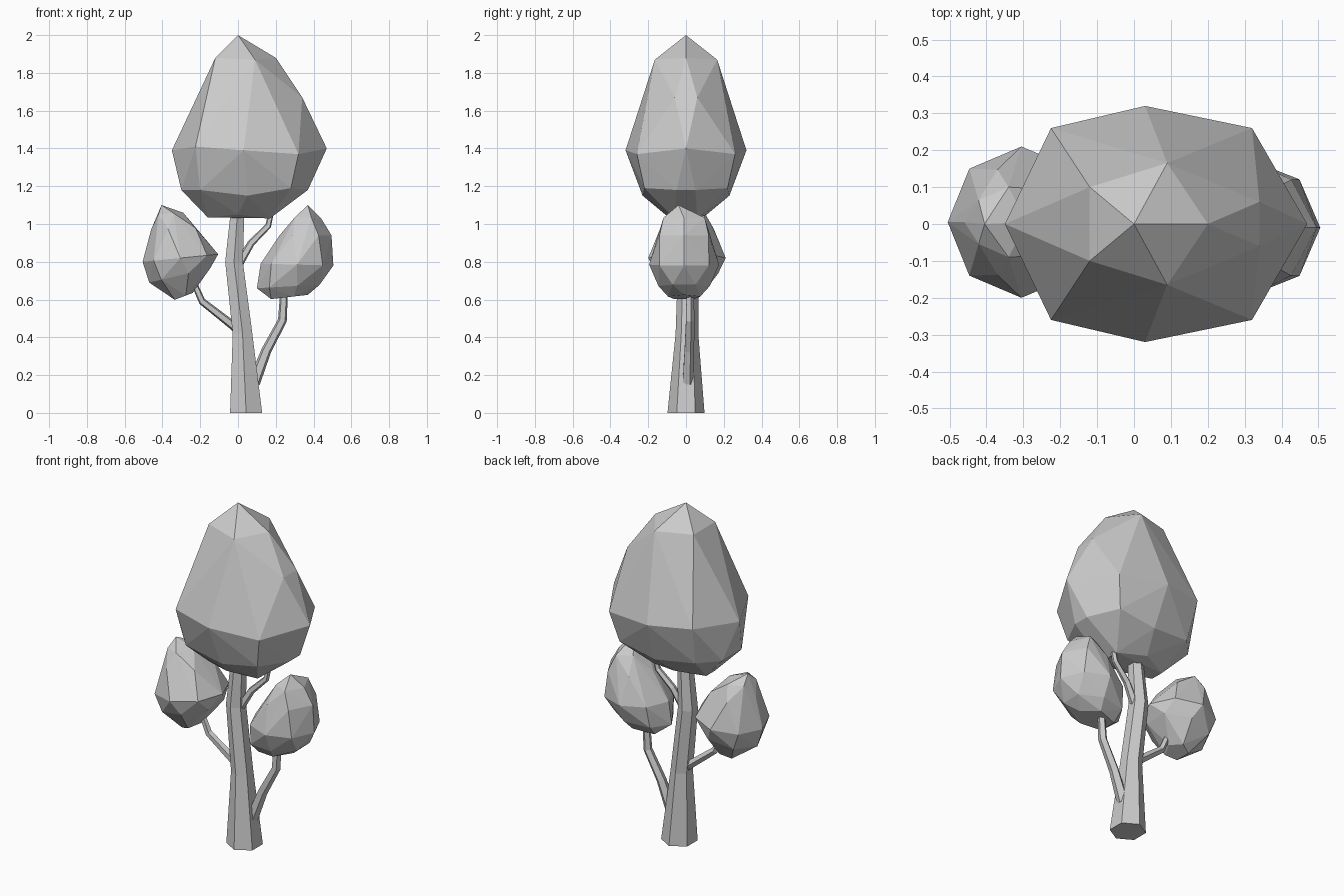
import bpy, bmesh, math
from mathutils import Vector

if "Cube" in bpy.data.objects:
    bpy.data.objects.remove(bpy.data.objects["Cube"])


def finish(bm, name):
    bmesh.ops.recalc_face_normals(bm, faces=bm.faces)
    mesh = bpy.data.meshes.new(name)
    bm.to_mesh(mesh)
    bm.free()
    obj = bpy.data.objects.new(name, mesh)
    bpy.context.collection.objects.link(obj)
    return obj


def tube(name, path, radii, sides, level=False):
    """Tapered faceted tube along a path lying near the XZ plane."""
    bm = bmesh.new()
    pts = [Vector(p) for p in path]
    rings = []
    for i, p in enumerate(pts):
        t = (pts[min(i + 1, len(pts) - 1)] - pts[max(i - 1, 0)]).normalized()
        u = Vector((1, 0, 0)) if level else Vector((0, 1, 0)).cross(t).normalized()
        v = Vector((0, 1, 0)) if level else t.cross(u)
        ring = []
        for k in range(sides):
            a = 2 * math.pi * k / sides + math.pi / 2
            ring.append(bm.verts.new(p + radii[i] * (math.cos(a) * u + math.sin(a) * v)))
        rings.append(ring)
    for r0, r1 in zip(rings, rings[1:]):
        for k in range(sides):
            j = (k + 1) % sides
            bm.faces.new((r0[k], r0[j], r1[j], r1[k]))
    bm.faces.new(rings[0])
    bm.faces.new(rings[-1])
    return finish(bm, name)


def hull(name, points):
    """Faceted foliage: convex hull of a few points."""
    bm = bmesh.new()
    for p in points:
        bm.verts.new(p)
    res = bmesh.ops.convex_hull(bm, input=bm.verts)
    loose = {g for g in res["geom_interior"] + res["geom_unused"]
             if isinstance(g, bmesh.types.BMVert)}
    bmesh.ops.delete(bm, geom=list(loose), context='VERTS')
    return finish(bm, name)


def tilted_rings(top, rings, cy):
    """Elliptical rings given as left x, z, right x, z, y radius, sides."""
    pts = [top]
    for i, (xl, zl, xr, zr, ry, n) in enumerate(rings):
        for k in range(n):
            a = 2 * math.pi * k / n + math.pi * (i % 2)
            f = (1 + math.cos(a)) / 2
            pts.append((xl + (xr - xl) * f, cy + ry * math.sin(a), zl + (zr - zl) * f))
    return pts


# Trunk and branches
tube("trunk", [(.043, 0, 0), (.024, .005, .42), (-.021, .012, .8), (0, .01, 1.1)],
     [.098, .06, .054, .04], 6, level=True)
tube("left_branch", [(.01, .01, .43), (-.03, .01, .465), (-.19, 0, .59), (-.23, 0, .68)],
     [.025, .024, .02, .017], 5)
tube("right_branch", [(.085, .01, .16), (.15, .015, .33), (.235, .02, .49), (.245, .02, .66)],
     [.034, .028, .025, .021], 5)
tube("upper_branch", [(0, .01, .78), (.07, .025, .9), (.16, .035, .99), (.18, .035, 1.08)],
     [.024, .02, .017, .014], 5)

# Main crown, half the points mirrored in y
half = [(0, 0, 2), (.2, 0, 1.88), (.09, .165, 1.87), (-.12, .1, 1.88),
        (.34, .06, 1.67), (.47, 0, 1.4), (.32, .26, 1.37), (.03, .32, 1.39),
        (-.225, .26, 1.41), (-.35, 0, 1.39), (-.3, .09, 1.18), (-.2, .2, 1.18),
        (.05, .23, 1.15), (.28, .22, 1.19), (.37, .05, 1.18),
        (-.16, .04, 1.035), (0, .11, 1.05), (.17, .06, 1.03)]
hull("main_crown", half + [(x, -y, z) for x, y, z in half if y])

# Side crowns
hull("left_crown", tilted_rings((-.405, 0, 1.1), [
    (-.435, 1.05, -.29, 1.06, .10, 5), (-.46, .97, -.2, .98, .15, 5),
    (-.505, .80, -.105, .84, .205, 8), (-.47, .69, -.13, .77, .17, 7),
    (-.345, .595, -.24, .635, .08, 5)], .005))
hull("right_crown", tilted_rings((.37, -.04, 1.1), [
    (.29, 1.04, .44, 1.03, .115, 5), (.22, .94, .495, .94, .15, 6),
    (.12, .79, .505, .78, .185, 8), (.1, .66, .45, .68, .14, 7),
    (.155, .6, .37, .625, .09, 5)], -.01))
